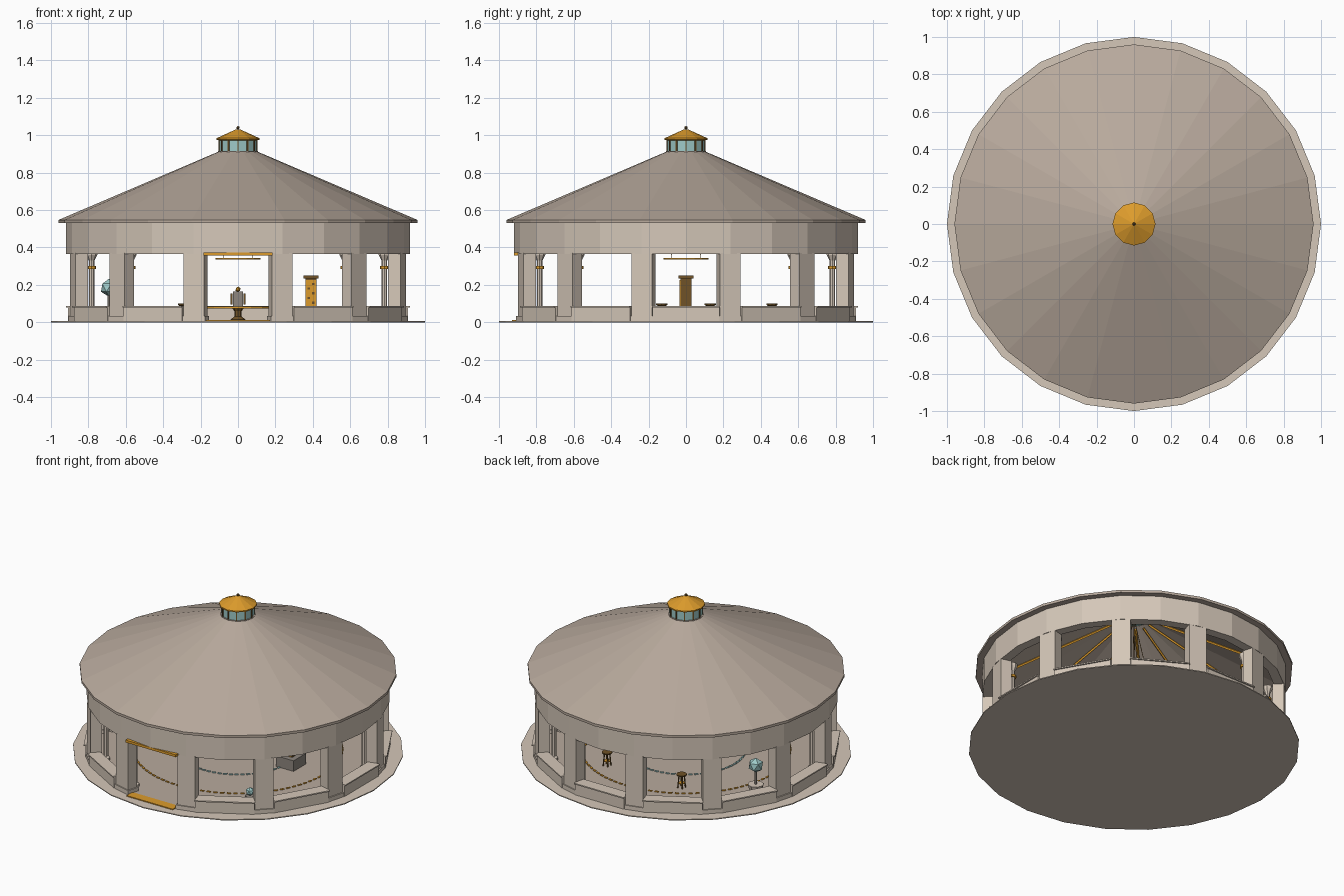
import bpy, bmesh, math
from math import sin, cos, pi, radians
from mathutils import Vector, Matrix

cube = bpy.data.objects.get("Cube")
if cube:
    bpy.data.objects.remove(cube, do_unlink=True)


def material(name, rgb):
    m = bpy.data.materials.new(name)
    m.use_nodes = True
    m.diffuse_color = (*rgb, 1)
    m.node_tree.nodes["Principled BSDF"].inputs["Base Color"].default_value = (*rgb, 1)
    return m


STONE = material("pale stone", (0.66, 0.57, 0.48))
TAN = material("tan roof", (0.48, 0.40, 0.335))
GOLD = material("gold", (0.72, 0.33, 0.025))
BRONZE = material("dark bronze", (0.16, 0.085, 0.02))
GLASS = material("teal glass", (0.34, 0.59, 0.58))
GREY = material("warm grey", (0.27, 0.24, 0.21))


def finish(name, bm, mat):
    bmesh.ops.recalc_face_normals(bm, faces=bm.faces)
    mesh = bpy.data.meshes.new(name)
    bm.to_mesh(mesh)
    bm.free()
    mesh.materials.append(mat)
    ob = bpy.data.objects.new(name, mesh)
    bpy.context.collection.objects.link(ob)
    return ob


def lathe(name, profile, n, mat, at=(0, 0), closed=False):
    """Turn (radius, height) points about a vertical axis; open ends are capped."""
    bm = bmesh.new()
    rings = [[bm.verts.new((at[0] + r * cos(2 * pi * i / n), at[1] + r * sin(2 * pi * i / n), z))
              for i in range(n)] for r, z in profile]
    pairs = list(zip(rings, rings[1:] + rings[:1]))
    for a, b in pairs if closed else pairs[:-1]:
        for i in range(n):
            j = (i + 1) % n
            bm.faces.new((a[i], a[j], b[j], b[i]))
    if not closed:
        bm.faces.new(rings[0])
        bm.faces.new(rings[-1])
    return finish(name, bm, mat)


def box(name, size, at, mat, turn=0.0):
    bm = bmesh.new()
    m = Matrix.Translation(at) @ Matrix.Rotation(turn, 4, 'Z') @ Matrix.Diagonal((*size, 1))
    bmesh.ops.create_cube(bm, size=1, matrix=m)
    return finish(name, bm, mat)


def polar_box(name, size, r, angle, z, mat):
    """Box whose local x points outward at the given angle."""
    return box(name, size, (r * cos(angle), r * sin(angle), z), mat, angle)


def rod(name, a, b, radius, mat, sides=6):
    a, b = Vector(a), Vector(b)
    bm = bmesh.new()
    m = Matrix.Translation((a + b) / 2) @ (b - a).to_track_quat('Z', 'Y').to_matrix().to_4x4()
    bmesh.ops.create_cone(bm, cap_ends=True, segments=sides, radius1=radius, radius2=radius,
                          depth=(b - a).length, matrix=m)
    return finish(name, bm, mat)


def ball(name, at, r, mat, level=1, stretch=1.0):
    bm = bmesh.new()
    m = Matrix.Translation(at) @ Matrix.Diagonal((1, 1, stretch, 1))
    bmesh.ops.create_icosphere(bm, subdivisions=level, radius=r, matrix=m)
    return finish(name, bm, mat)


# Ground, floor and roof
lathe("ground_slab", [(1, 0), (1, 0.006)], 24, STONE)
lathe("inner_floor", [(0.9, 0.004), (0.9, 0.009)], 24, TAN)
lathe("wall_band", [(0.92, 0.365), (0.92, 0.535), (0.86, 0.535), (0.86, 0.365)], 24, STONE, closed=True)
lathe("roof", [(0.96, 0.53), (0.96, 0.547), (0.105, 0.912), (0.09, 0.895), (0.88, 0.53)],
      24, TAN, closed=True)

# Roof lantern
lathe("lantern_glass", [(0.1, 0.9), (0.1, 0.978)], 12, GLASS)
for i in range(12):
    polar_box("lantern_mullion", (0.008, 0.008, 0.075), 0.1, i * pi / 6, 0.942, BRONZE)
lathe("lantern_sill", [(0.107, 0.905), (0.107, 0.915)], 12, TAN)
lathe("lantern_cap", [(0.1, 0.972), (0.115, 0.976), (0.115, 0.984), (0.01, 1.032)], 12, GOLD)
ball("finial", (0, 0, 1.04), 0.01, BRONZE)

# Piers, inner columns and rafters
for k in range(12):
    a = radians(15 + 30 * k)
    c, s = cos(a), sin(a)
    polar_box("pier", (0.07, 0.115, 0.365), 0.88, a, 0.1875, STONE)
    polar_box("pier_plinth", (0.085, 0.13, 0.03), 0.88, a, 0.018, STONE)
    at = (0.81 * c, 0.81 * s)
    lathe("column", [(0.026, 0.005), (0.026, 0.025), (0.015, 0.035), (0.015, 0.33),
                     (0.03, 0.36), (0.03, 0.38)], 8, STONE, at)
    lathe("column_band", [(0.024, 0.286), (0.024, 0.301)], 8, GOLD, at)
    rod("rafter", (0.85 * c, 0.85 * s, 0.53), (0.1 * c, 0.1 * s, 0.878), 0.008, GOLD, 4)

# Low walls with coping, leaving the front bay open
for k in range(12):
    a = radians(30 * k)
    if k != 9:
        polar_box("low_wall", (0.06, 0.36, 0.08), 0.88, a, 0.042, STONE)
        polar_box("low_wall_coping", (0.08, 0.365, 0.008), 0.88, a, 0.084, STONE)
box("door_lintel", (0.37, 0.03, 0.016), (0, -0.905, 0.366), GOLD)
box("door_threshold", (0.34, 0.06, 0.006), (0, -0.9, 0.009), GOLD)


# Dotted floor rings
def dotted_ring(name, r, count, mat):
    bm = bmesh.new()
    for i in range(count):
        a = 2 * pi * i / count
        m = (Matrix.Translation((r * cos(a), r * sin(a), 0.011)) @ Matrix.Rotation(a, 4, 'Z')
             @ Matrix.Diagonal((0.012, 0.024, 0.005, 1)))
        bmesh.ops.create_cube(bm, size=1, matrix=m)
    finish(name, bm, mat)


dotted_ring("outer_floor_ring", 0.63, 96, GOLD)
dotted_ring("inner_floor_ring", 0.36, 64, GLASS)

# Hanging ring lamp
lathe("lamp_ring", [(0.12, 0.335), (0.12, 0.345), (0.108, 0.345), (0.108, 0.335)], 16, GOLD, closed=True)
for i in range(4):
    a = i * pi / 2 + pi / 4
    rod("lamp_chain", (0.114 * cos(a), 0.114 * sin(a), 0.34), (0, 0, 0.9), 0.002, BRONZE, 4)

# Central table with a figure
lathe("table_top", [(0.18, 0.074), (0.18, 0.085)], 16, GOLD)
lathe("table_pedestal", [(0.04, 0.005), (0.04, 0.015), (0.02, 0.03), (0.02, 0.06), (0.03, 0.075)], 8, BRONZE)
box("figure_body", (0.055, 0.035, 0.08), (0, 0, 0.124), GREY)
ball("figure_head", (0, 0, 0.176), 0.015, GOLD)
for side in (-1, 1):
    box("figure_arm", (0.01, 0.02, 0.06), (side * 0.034, 0, 0.125), BRONZE)


# Stools
def stool(x, y):
    lathe("stool_seat", [(0.024, 0.088), (0.032, 0.093), (0.032, 0.1)], 10, BRONZE, (x, y))
    lathe("stool_ring", [(0.02, 0.038), (0.02, 0.043)], 8, GOLD, (x, y))
    for i in range(4):
        a = i * pi / 2 + pi / 4
        dx, dy = cos(a), sin(a)
        rod("stool_leg", (x + 0.024 * dx, y + 0.024 * dy, 0.002),
            (x + 0.016 * dx, y + 0.016 * dy, 0.09), 0.004, BRONZE, 5)


for x, y in ((0.24, -0.13), (0.24, 0.13), (-0.24, -0.13), (-0.24, 0.13), (0.26, 0.46), (-0.29, 0.46)):
    stool(x, y)

# Tall cabinet on a base
X = 0.39
box("cabinet_base", (0.13, 0.13, 0.075), (X, 0, 0.042), GREY)
box("cabinet_body", (0.06, 0.06, 0.16), (X, 0, 0.155), BRONZE)
box("cabinet_front", (0.056, 0.006, 0.14), (X, -0.031, 0.155), GOLD)
box("cabinet_cornice", (0.08, 0.08, 0.014), (X, 0, 0.242), BRONZE)
for i in range(5):
    box("cabinet_inlay", (0.012, 0.004, 0.012), (X + 0.012 * (-1) ** i, -0.034, 0.105 + 0.025 * i), BRONZE)

# Potted tree and small vase
lathe("planter", [(0.035, 0.006), (0.05, 0.06), (0.04, 0.06)], 8, STONE, (-0.69, 0.25))
rod("tree_trunk", (-0.69, 0.25, 0.05), (-0.69, 0.25, 0.16), 0.008, GREY)
ball("tree_crown", (-0.69, 0.25, 0.185), 0.048, GLASS)
lathe("vase_stand", [(0.03, 0.006), (0.03, 0.03)], 8, GREY, (0.46, -0.53))
ball("vase", (0.46, -0.53, 0.055), 0.028, GLASS)
